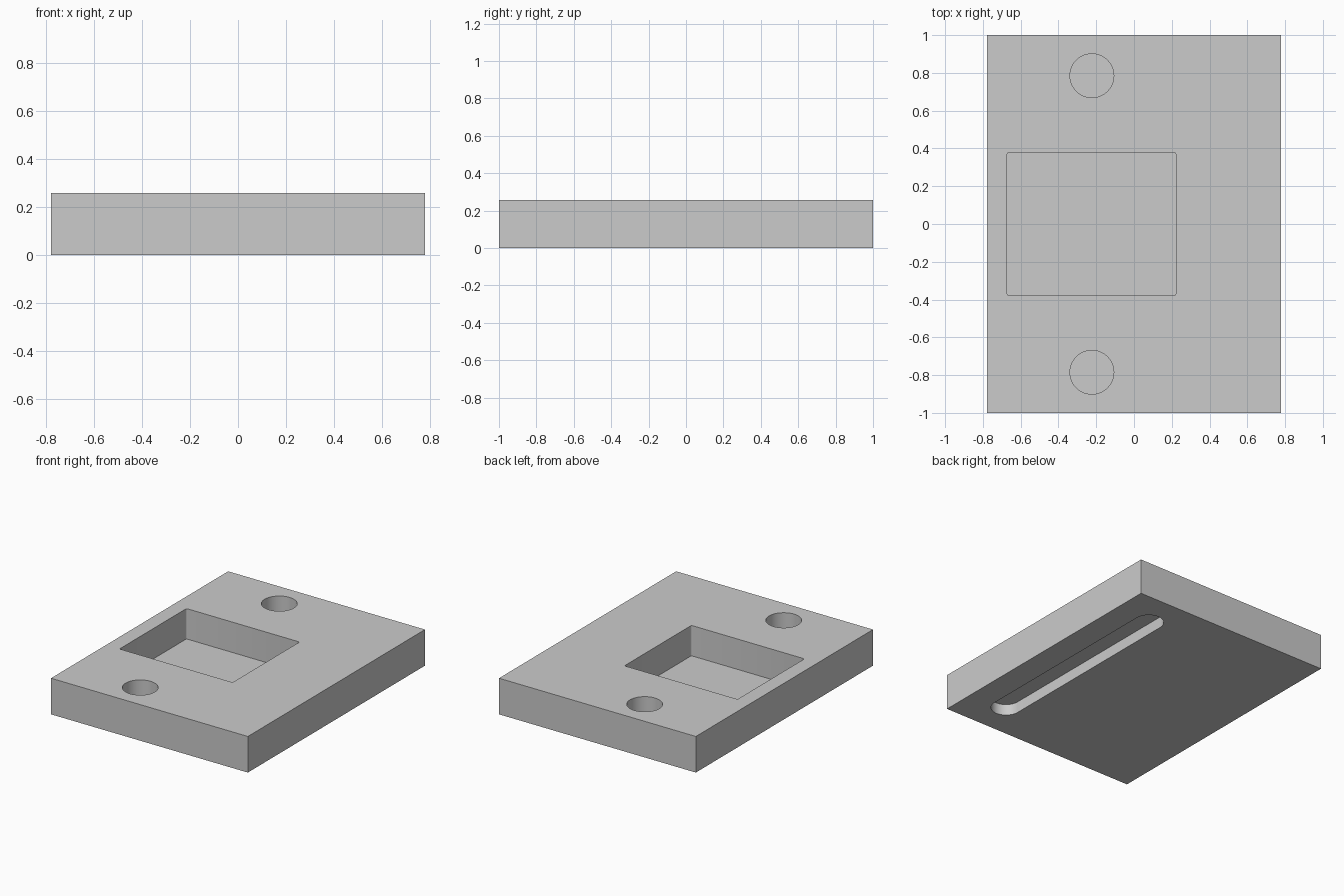
import bpy, bmesh, math

W, L, H = 1.556, 2.0, 0.258
FLOOR = 0.041          # floor height of the pocket and round holes
OVER = 0.1             # how far cutters stick out of the plate

if "Cube" in bpy.data.objects:
    bpy.data.objects.remove(bpy.data.objects["Cube"], do_unlink=True)

grey = bpy.data.materials.new("plain grey")
grey.use_nodes = True
grey.diffuse_color = (0.6, 0.6, 0.6, 1)
grey.node_tree.nodes["Principled BSDF"].inputs["Base Color"].default_value = (0.6, 0.6, 0.6, 1)


def prism(name, outline, z0, z1):
    """Extrude a closed outline from z0 up to z1."""
    bm = bmesh.new()
    face = bm.faces.new([bm.verts.new((x, y, z0)) for x, y in outline])
    top = bmesh.ops.extrude_face_region(bm, geom=[face])["geom"]
    bmesh.ops.translate(bm, vec=(0, 0, z1 - z0),
                        verts=[v for v in top if isinstance(v, bmesh.types.BMVert)])
    bmesh.ops.recalc_face_normals(bm, faces=bm.faces)
    mesh = bpy.data.meshes.new(name)
    bm.to_mesh(mesh)
    bm.free()
    mesh.materials.append(grey)
    obj = bpy.data.objects.new(name, mesh)
    bpy.context.collection.objects.link(obj)
    return obj


def rounded(cx, cy, hx, hy, r, steps):
    """Rectangle outline with half sizes hx, hy and corner radius r."""
    points = []
    for k, (sx, sy) in enumerate([(1, 1), (-1, 1), (-1, -1), (1, -1)]):
        for i in range(steps + 1):
            a = (k + i / steps) * math.pi / 2
            p = (cx + sx * (hx - r) + r * math.cos(a), cy + sy * (hy - r) + r * math.sin(a))
            if not points or math.dist(p, points[-1]) > 1e-5:
                points.append(p)
    if math.dist(points[0], points[-1]) < 1e-5:
        points.pop()
    return points


# Main plate
plate = prism("base_plate", [(-W/2, -L/2), (W/2, -L/2), (W/2, L/2), (-W/2, L/2)], 0, H)

# Rectangular pocket, two blind round holes, and the long slot underneath
cutters = [
    prism("pocket_cutter", rounded(-0.225, 0, 0.447, 0.378, 0.01, 3), FLOOR, H + OVER),
    prism("slot_cutter", rounded(0.49, 0, 0.1, 0.835, 0.1, 12), -OVER, 0.08),
]
for side in (-1, 1):
    cutters.append(prism("hole_cutter", rounded(-0.223, side * 0.785, 0.116, 0.116, 0.116, 12),
                         FLOOR, H + OVER))

bpy.context.view_layer.objects.active = plate
for cutter in cutters:
    cutter.hide_render = True
    cut = plate.modifiers.new(cutter.name, 'BOOLEAN')
    cut.operation = 'DIFFERENCE'
    cut.solver = 'EXACT'
    cut.object = cutter
    bpy.ops.object.modifier_apply(modifier=cut.name)
    bpy.data.objects.remove(cutter, do_unlink=True)

# Smooth hole walls, crisp edges
bpy.ops.object.select_all(action='DESELECT')
plate.select_set(True)
bpy.ops.object.shade_smooth_by_angle(angle=math.radians(35))
